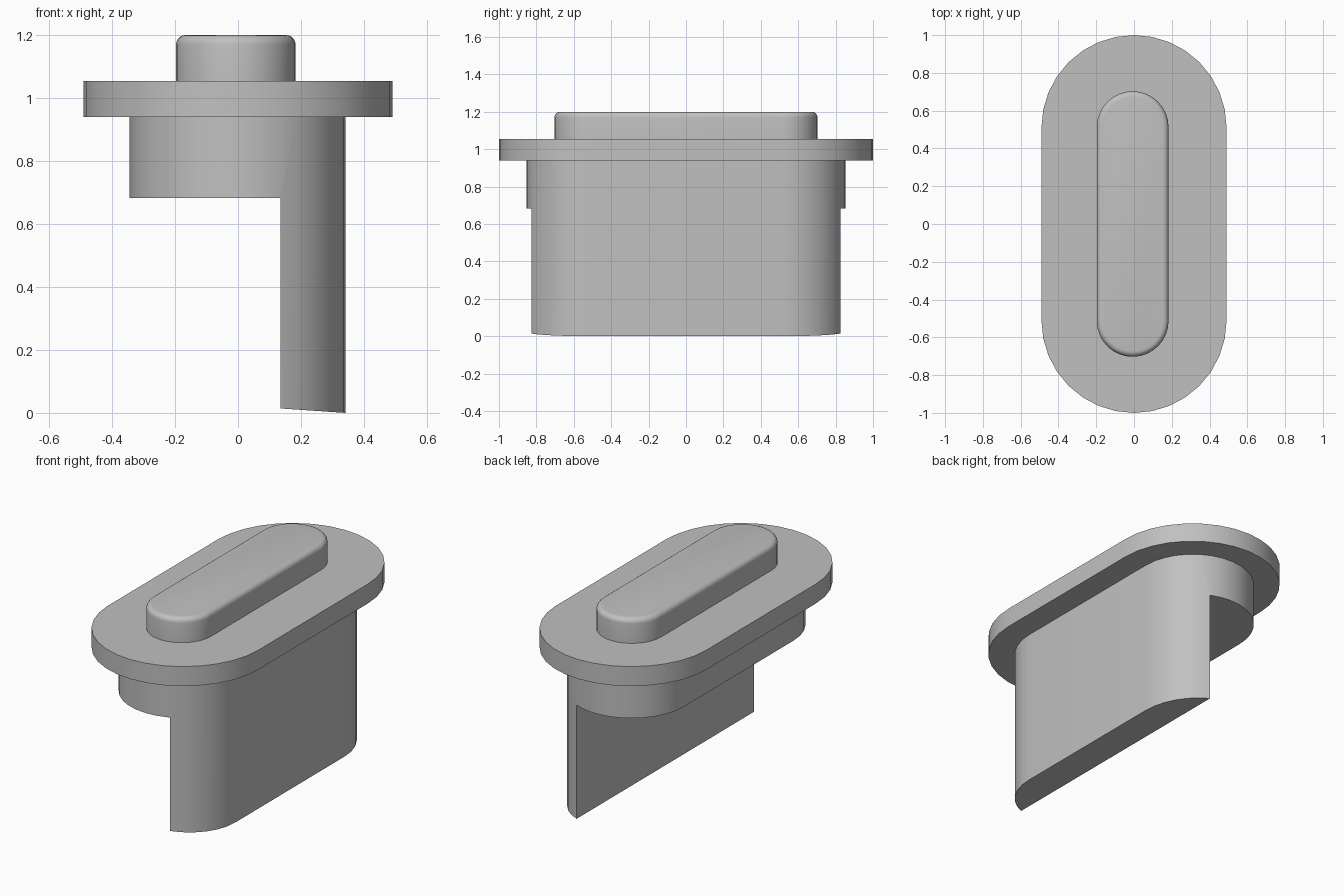
import bpy, bmesh
from math import sin, cos, pi

cube = bpy.data.objects.get("Cube")
if cube:
    bpy.data.objects.remove(cube, do_unlink=True)

grey = bpy.data.materials.new("plain grey")
grey.use_nodes = True
colour = (0.53, 0.53, 0.53, 1)
grey.diffuse_color = colour
grey.node_tree.nodes["Principled BSDF"].inputs["Base Color"].default_value = colour


def add_object(name, bm):
    bmesh.ops.recalc_face_normals(bm, faces=bm.faces)
    mesh = bpy.data.meshes.new(name)
    bm.to_mesh(mesh)
    bm.free()
    mesh.materials.append(grey)
    obj = bpy.data.objects.new(name, mesh)
    bpy.context.collection.objects.link(obj)
    return obj


def stadium(name, cx, radius, half, z0, z1, slope=0.0, bevel=0.0, steps=16):
    """Upright slot-shaped block with round ends along y."""
    bm = bmesh.new()
    ring = []
    for side in (1, -1):
        for i in range(steps + 1):
            a = pi * i / steps
            x = cx + side * radius * cos(a)
            y = side * (half + radius * sin(a))
            ring.append(bm.verts.new((x, y, z0 + slope * (cx + radius - x))))
    base = bm.faces.new(ring)
    top = bmesh.ops.extrude_face_region(bm, geom=[base], use_keep_orig=True)["geom"]
    for v in top:
        if isinstance(v, bmesh.types.BMVert):
            v.co.z = z1
    if bevel:
        rim = [e for e in bm.edges if all(v.co.z > z1 - 1e-5 for v in e.verts)]
        bmesh.ops.bevel(bm, geom=rim, offset=bevel, segments=5,
                        profile=0.5, affect='EDGES')
    return add_object(name, bm)


def smooth(obj):
    bpy.ops.object.select_all(action='DESELECT')
    obj.select_set(True)
    bpy.context.view_layer.objects.active = obj
    bpy.ops.object.shade_smooth_by_angle(angle=pi / 6)


# Wide plate and rounded raised grip
flange = stadium("flange", 0.0, 0.49, 0.51, 0.94, 1.055)
grip = stadium("grip", -0.007, 0.19, 0.513, 1.055, 1.2, bevel=0.03)

# Plug body, cut away to leave a long wall on its left side
plug = stadium("plug_and_wall", -0.002, 0.343, 0.511, 0.0, 0.94, slope=0.068)
bm = bmesh.new()
bmesh.ops.create_cube(bm, size=2)
for v in bm.verts:
    v.co.x = 0.135 if v.co.x > 0 else -1
    v.co.z = 0.683 if v.co.z > 0 else -1
    v.co.y *= 1.5
cutter = add_object("plug_cutter", bm)
cutter.hide_render = True
cut = plug.modifiers.new("cutaway", 'BOOLEAN')
cut.operation = 'DIFFERENCE'
cut.solver = 'EXACT'
cut.object = cutter
bpy.context.view_layer.objects.active = plug
bpy.ops.object.modifier_apply(modifier=cut.name)
bpy.data.objects.remove(cutter, do_unlink=True)

for part in (flange, grip, plug):
    smooth(part)
